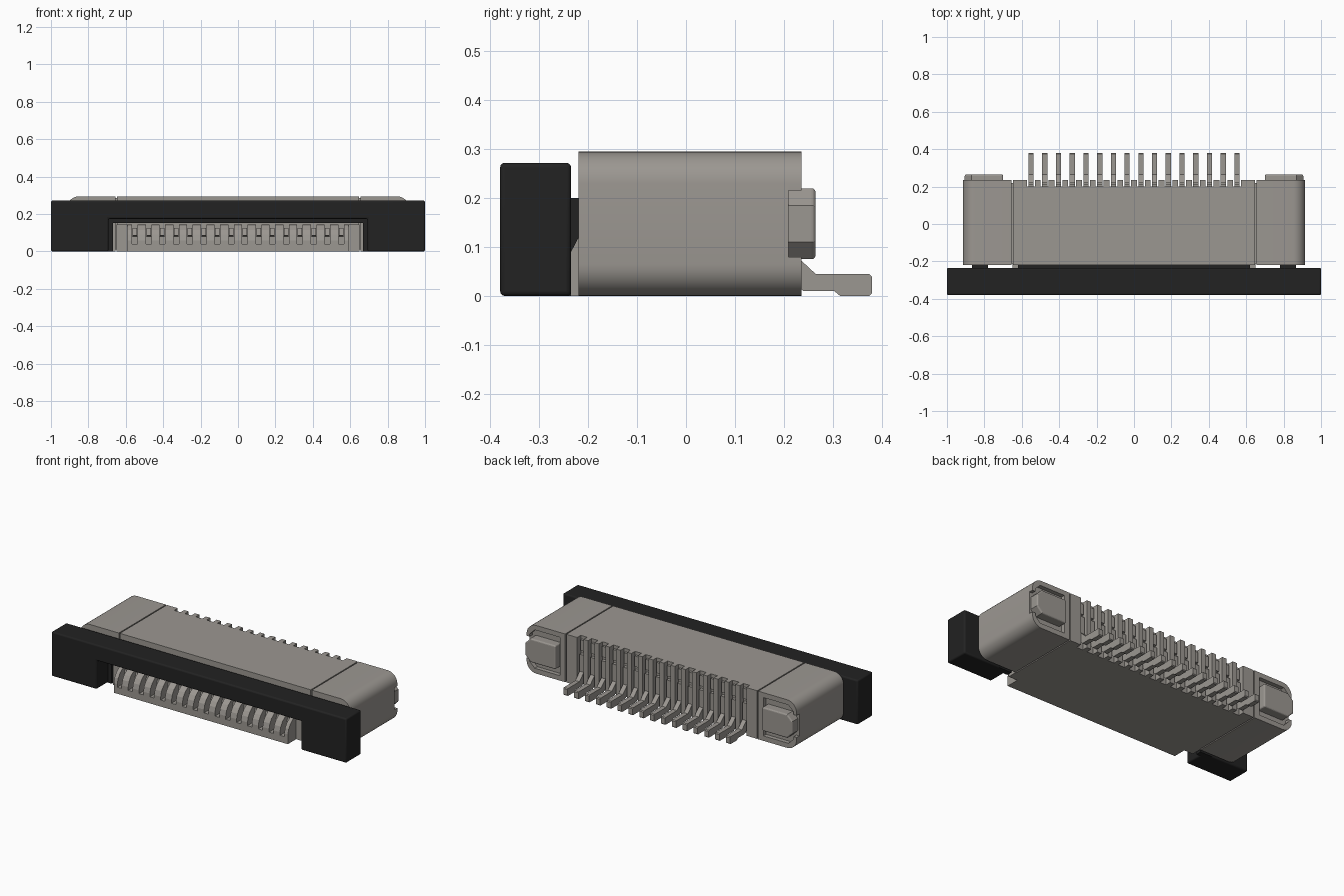
import bpy, bmesh, math
from mathutils import Vector

cube = bpy.data.objects.get("Cube")
if cube:
    bpy.data.objects.remove(cube, do_unlink=True)


def material(name, color):
    m = bpy.data.materials.new(name)
    m.use_nodes = True
    m.diffuse_color = color
    m.node_tree.nodes["Principled BSDF"].inputs["Base Color"].default_value = color
    return m


GREY = material("warm grey", (0.33, 0.31, 0.285, 1))
BLACK = material("black plastic", (0.016, 0.016, 0.016, 1))


def prism(bm, profile, axis, a, b):
    """Extrude an outline: axis x takes (y, z) points, axis y takes (x, z)."""
    def place(p, t):
        return Vector((t, p[0], p[1])) if axis == "x" else Vector((p[0], t, p[1]))
    ends = [[bm.verts.new(place(p, t)) for p in profile] for t in (a, b)]
    n = len(profile)
    bm.faces.new(ends[0])
    bm.faces.new(ends[1][::-1])
    for i in range(n):
        j = (i + 1) % n
        bm.faces.new((ends[0][i], ends[1][i], ends[1][j], ends[0][j]))


def box(bm, x0, x1, y0, y1, z0, z1):
    prism(bm, [(x0, z0), (x1, z0), (x1, z1), (x0, z1)], "y", y0, y1)


def finish(name, bm, mat, bevel=0, smooth=False):
    bmesh.ops.recalc_face_normals(bm, faces=bm.faces[:])
    mesh = bpy.data.meshes.new(name)
    bm.to_mesh(mesh)
    bm.free()
    mesh.materials.append(mat)
    ob = bpy.data.objects.new(name, mesh)
    bpy.context.collection.objects.link(ob)
    if bevel:
        mod = ob.modifiers.new("bevel", "BEVEL")
        mod.width = bevel
        mod.segments = 3
        mod.limit_method = "ANGLE"
        mod.angle_limit = math.radians(50)
    if smooth:
        bpy.ops.object.select_all(action="DESELECT")
        bpy.context.view_layer.objects.active = ob
        ob.select_set(True)
        bpy.ops.object.shade_smooth_by_angle(angle=math.radians(35))
    return ob


def arc(cx, cz, r, start, end, steps=8):
    return [(cx + r * math.cos(math.radians(start + (end - start) * i / steps)),
             cz + r * math.sin(math.radians(start + (end - start) * i / steps)))
            for i in range(steps + 1)]


def flip(profile, s):
    return [(s * x, z) for x, z in profile]


PINS, PITCH, TOP = 16, 0.0735, 0.295
pin_x = [(i - (PINS - 1) / 2) * PITCH for i in range(PINS)]
rib_x = [(i - PINS / 2) * PITCH for i in range(PINS + 1)]

# Centre housing with a comb of ribs along the back
bm = bmesh.new()
box(bm, -0.647, 0.647, -0.22, 0.2, 0, TOP)
for x in rib_x[1:-1]:
    box(bm, x - 0.015, x + 0.015, 0.2, 0.235, 0, TOP)
for s in (-1, 1):
    box(bm, s * 0.573, s * 0.647, 0.2, 0.235, 0, TOP)
    box(bm, s * 0.64, s * 0.66, -0.21, 0.22, 0.01, TOP - 0.01)
finish("centre_housing", bm, GREY)

# Front floor with rounded ribs that guide the cable
bm = bmesh.new()
box(bm, -0.59, 0.59, -0.36, -0.21, 0, 0.04)
nose = [(-0.36, 0.035), (-0.36, 0.06), (-0.352, 0.09), (-0.335, 0.115),
        (-0.31, 0.135), (-0.28, 0.145), (-0.21, 0.145), (-0.21, 0.035)]
for x in rib_x:
    prism(bm, nose, "x", max(x - 0.022, -0.59), min(x + 0.022, 0.59))
for s in (-1, 1):
    box(bm, s * 0.585, s * 0.65, -0.28, -0.21, 0, 0.145)
finish("front_floor", bm, GREY)

# Contact fingers in the front slots
bm = bmesh.new()
for x in pin_x:
    prism(bm, [(-0.3, 0.085), (-0.29, 0.125), (-0.21, 0.125), (-0.21, 0.08)],
          "x", x - 0.012, x + 0.012)
finish("contact_fingers", bm, GREY)

# Bent solder pins and the contact ends above them
bm = bmesh.new()
pin = [(0.195, 0.19), (0.222, 0.19), (0.222, 0.085), (0.265, 0.045),
       (0.375, 0.045), (0.38, 0.04), (0.38, 0.005), (0.375, 0),
       (0.315, 0), (0.303, 0.01), (0.24, 0.01), (0.195, 0.045)]
for x in pin_x:
    prism(bm, pin, "x", x - 0.014, x + 0.014)
    box(bm, x - 0.014, x + 0.014, 0.195, 0.215, 0.21, 0.275)
finish("solder_pins", bm, GREY)

# Rounded end blocks, each with an open rim at the back
R, OUT, IN = 0.065, 0.915, 0.654
low = arc(OUT - R, R, R, -90, 0)
high = arc(OUT - R, TOP - R, R, 0, 90)
block = [(IN, 0)] + low + high + [(IN, TOP)]
recess = [(0.895, 0.08), (0.895, 0.065), (0.86, 0.03), (0.69, 0.03)]
recess += [(x, TOP - z) for x, z in reversed(recess)]
rim = [(IN, 0)] + low + [(OUT, 0.08)] + recess + [(OUT, TOP - 0.08)] + high + [(IN, TOP)]
tab = [(0.7, 0.075), (0.87, 0.075), (0.905, 0.11),
       (0.905, 0.185), (0.87, 0.22), (0.7, 0.22)]
for s, side in ((1, "left"), (-1, "right")):
    bm = bmesh.new()
    prism(bm, flip(block, s), "y", -0.22, 0.21)
    prism(bm, flip(rim, s), "y", 0.21, 0.236)
    finish(side + "_end_block", bm, GREY, smooth=True)
    bm = bmesh.new()
    prism(bm, flip(tab, s), "y", 0.2, 0.265)
    finish(side + "_solder_tab", bm, GREY, bevel=0.008)


# Sliding lock bar with a notch for the cable
def bridge(half, notch, height, top):
    return [(-half, 0), (-notch, 0), (-notch, height), (notch, height),
            (notch, 0), (half, 0), (half, top), (-half, top)]


bm = bmesh.new()
prism(bm, bridge(1, 0.692, 0.175, 0.272), "y", -0.38, -0.235)
finish("lock_bar", bm, BLACK, bevel=0.009, smooth=True)

# Inner lip, tongue and arms that join the bar to the housing
bm = bmesh.new()
prism(bm, bridge(0.75, 0.668, 0.152, 0.2), "y", -0.27, -0.2355)
box(bm, -0.62, 0.62, -0.24, -0.2, 0.155, 0.2)
for s in (-1, 1):
    prism(bm, [(-0.24, 0.09), (-0.235, 0.09), (-0.215, 0.128), (-0.215, 0.2), (-0.24, 0.2)],
          "x", s * 0.78, s * 0.865)
finish("lock_tongue", bm, BLACK)
